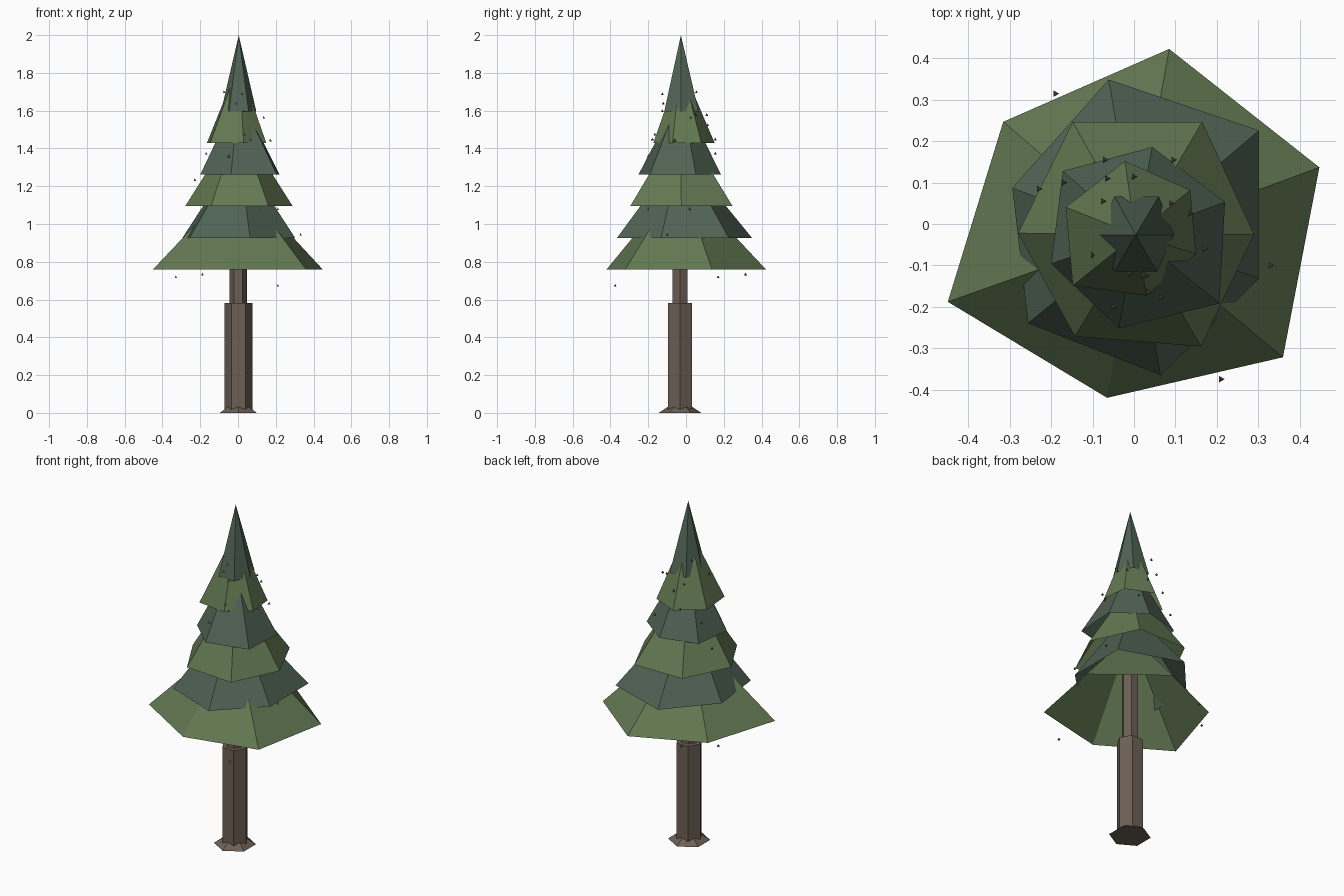
import bpy, bmesh, math
from mathutils import Matrix, Vector

CX, CY = 0.004, -0.027          # trunk axis


def material(name, rgb):
    m = bpy.data.materials.new(name)
    m.diffuse_color = (*rgb, 1)
    return m


GREEN = material("needles_light", (0.125, 0.19, 0.085))
TEAL = material("needles_dark", (0.08, 0.125, 0.09))
BARK = material("bark", (0.15, 0.115, 0.09))


def finish(bm, name, mat):
    me = bpy.data.meshes.new(name)
    bm.to_mesh(me)
    bm.free()
    me.materials.append(mat)
    ob = bpy.data.objects.new(name, me)
    bpy.context.collection.objects.link(ob)
    return ob


def prism(name, r1, r2, z1, z2, turn=0.0):
    """Six-sided capped frustum; corners lie on the x axis when turn is 0."""
    bm = bmesh.new()
    rings = []
    for r, z in ((r1, z1), (r2, z2)):
        rings.append([bm.verts.new((CX - 0.002 + r * math.cos(a), CY - 0.005 + r * math.sin(a), z))
                      for a in (turn + k * math.pi / 3 for k in range(6))])
    for k in range(6):
        n = (k + 1) % 6
        bm.faces.new((rings[0][k], rings[0][n], rings[1][n], rings[1][k]))
    bm.faces.new(rings[0][::-1])
    bm.faces.new(rings[1])
    return finish(bm, name, BARK)


# Trunk: flared foot, thick lower part, thin upper part
prism("trunk_foot", 0.113, 0.045, 0.0, 0.045, math.pi / 6)
prism("trunk_lower", 0.074, 0.074, 0.0, 0.582)
prism("trunk_upper", 0.046, 0.046, 0.582, 1.1)

# Branch tiers: open, uneven six-sided cones (height, rim corners)
tiers = [
    (0.48, [(0.085, 0.423), (0.448, 0.137), (0.36, -0.322), (-0.065, -0.42), (-0.45, -0.188), (-0.316, 0.247)]),
    (0.46, [(-0.061, 0.349), (0.302, 0.226), (0.302, -0.132), (0.064, -0.365), (-0.256, -0.24), (-0.294, 0.087)]),
    (0.45, [(-0.148, 0.247), (0.165, 0.247), (0.29, -0.025), (0.162, -0.296), (-0.143, -0.272), (-0.28, -0.022)]),
    (0.43, [(0.044, 0.186), (0.22, 0.053), (0.206, -0.192), (-0.037, -0.252), (-0.2, -0.096), (-0.172, 0.128)]),
    (0.42, [(-0.022, 0.152), (0.136, 0.082), (0.15, -0.072), (0.03, -0.173), (-0.148, -0.149), (-0.165, 0.041)]),
    (0.405, [(-0.047, 0.067), (0.06, 0.067), (0.097, -0.026), (0.056, -0.115), (-0.047, -0.115), (-0.09, -0.026)]),
]
for i, (height, rim) in enumerate(tiers):
    z = 0.76 + 0.167 * i
    bm = bmesh.new()
    tip = bm.verts.new((CX, CY, z + height))
    vs = [bm.verts.new((x, y, z)) for x, y in rim]
    for k in range(6):
        bm.faces.new((vs[(k + 1) % 6], vs[k], tip))
    finish(bm, f"branch_tier_{i + 1}", TEAL if i % 2 else GREEN)

# Small three-sided cones scattered round the foliage
spots = [
    (-0.19, 0.315, 0.735), (0.21, -0.375, 0.675), (0.33, -0.1, 0.945), (-0.33, 0.17, 0.72),
    (-0.23, 0.085, 1.235), (-0.17, 0.1, 1.375), (-0.07, 0.155, 1.45), (0.095, 0.155, 1.375),
    (0.0, 0.115, 1.525), (-0.065, 0.11, 1.58), (-0.075, 0.055, 1.7), (0.09, 0.05, 1.58),
    (0.135, 0.025, 1.565), (0.17, -0.06, 1.445), (-0.05, -0.2, 1.36), (0.035, -0.165, 1.475),
    (0.065, -0.178, 1.45), (-0.01, -0.12, 1.64), (0.02, -0.125, 1.69), (0.03, -0.125, 1.6),
    (-0.08, -0.035, 1.6), (-0.1, -0.075, 1.58), (0.21, 0.02, 1.08), (0.1, -0.2, 1.08),
]
bm = bmesh.new()
for p in spots:
    bmesh.ops.create_cone(bm, cap_ends=True, segments=3, radius1=0.009, radius2=0.0, depth=0.014,
                          matrix=Matrix.Translation(Vector(p)) @ Matrix.Rotation(-math.pi / 2, 4, 'Z'))
finish(bm, "small_cones", BARK)
